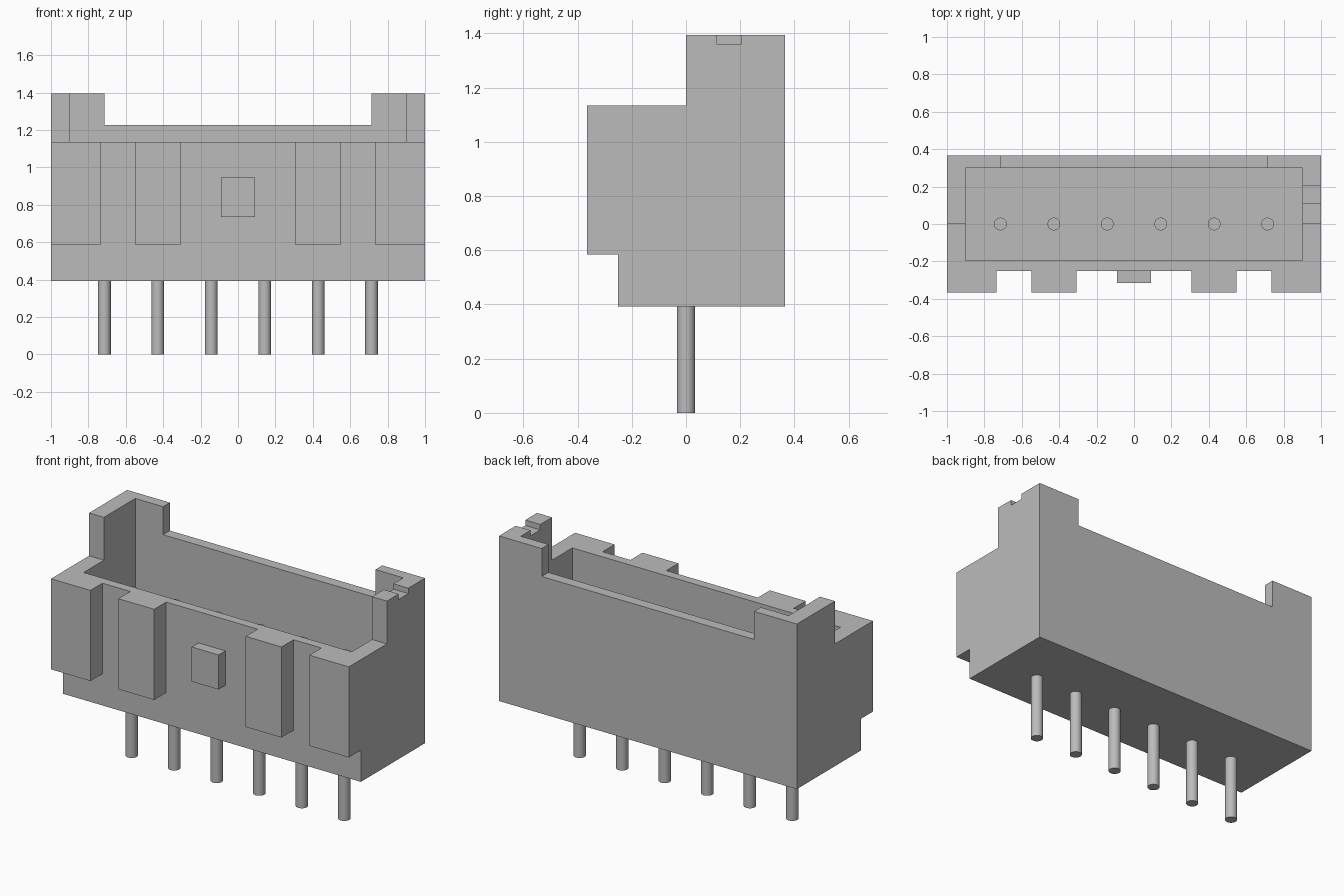
import bpy
import math

cube = bpy.data.objects.get("Cube")
if cube:
    bpy.data.objects.remove(cube, do_unlink=True)


def make_material(name, colour):
    mat = bpy.data.materials.new(name)
    mat.use_nodes = True
    mat.diffuse_color = colour
    mat.node_tree.nodes["Principled BSDF"].inputs["Base Color"].default_value = colour
    return mat


grey = make_material("mid_grey", (0.5, 0.5, 0.5, 1))


def box(name, x, y, z):
    """Box from (min, max) ranges on each axis."""
    bpy.ops.mesh.primitive_cube_add(size=1)
    ob = bpy.context.object
    ob.name = name
    for v in ob.data.vertices:
        v.co = [sum(r) / 2 + c * (r[1] - r[0]) for r, c in zip((x, y, z), v.co)]
    ob.data.materials.append(grey)
    return ob


def cut(target, x, y, z):
    """Remove a box-shaped volume from the target."""
    cutter = box("cutter", x, y, z)
    cutter.hide_render = True
    mod = target.modifiers.new("cut", "BOOLEAN")
    mod.operation = "DIFFERENCE"
    mod.solver = "EXACT"
    mod.object = cutter
    bpy.context.view_layer.objects.active = target
    bpy.ops.object.modifier_apply(modifier=mod.name)
    bpy.data.objects.remove(cutter, do_unlink=True)


# Main levels
FRONT, WALL, BACK = -0.365, -0.25, 0.365
BASE, RIB_BASE, RIM, TOP = 0.393, 0.585, 1.135, 1.395
FAR = 2

# Housing block, carved down to shape
housing = box("housing", (-1, 1), (FRONT, BACK), (BASE, TOP))
cut(housing, (-FAR, FAR), (-FAR, 0), (RIM, FAR))             # lower front half
cut(housing, (-FAR, FAR), (-FAR, WALL), (0, RIB_BASE))       # step beneath ribs
for gap in ((-0.735, -0.548), (-0.307, 0.307), (0.548, 0.735)):
    cut(housing, gap, (-FAR, WALL), (0, FAR))                # spaces between ribs
cut(housing, (-0.9, 0.9), (-0.195, 0.3), (0.59, FAR))        # cavity
cut(housing, (-0.713, 0.713), (0.1, FAR), (1.225, FAR))      # lowered back wall
cut(housing, (0.8, FAR), (0.113, 0.205), (1.362, FAR))       # polarity notch

# Locking bump on the front wall
box("locking_bump", (-0.09, 0.09), (-0.315, WALL), (0.735, 0.945))

# Row of contact pins
PIN_TOP, PITCH, COUNT = 1.01, 0.2857, 6
for i in range(COUNT):
    bpy.ops.mesh.primitive_cylinder_add(
        vertices=32, radius=0.034, depth=PIN_TOP,
        location=((i - (COUNT - 1) / 2) * PITCH, 0, PIN_TOP / 2))
    pin = bpy.context.object
    pin.name = f"contact_pin_{i + 1}"
    pin.data.materials.append(grey)
    bpy.ops.object.shade_smooth_by_angle(angle=math.radians(30))
